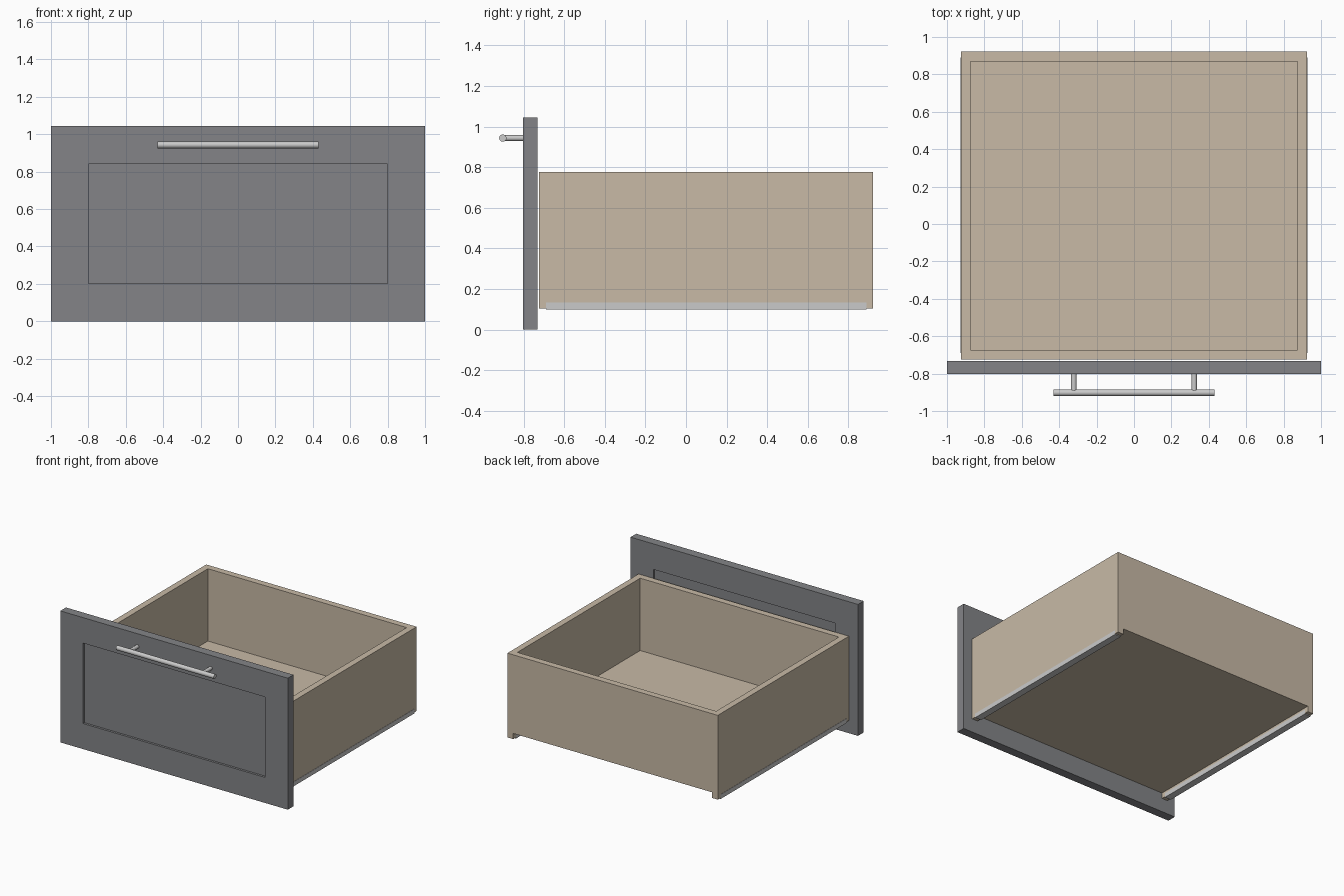
import bpy
import bmesh
import math

if "Cube" in bpy.data.objects:
    bpy.data.objects.remove(bpy.data.objects["Cube"])


def material(name, rgb):
    m = bpy.data.materials.new(name)
    m.diffuse_color = (*rgb, 1.0)
    m.use_nodes = True
    m.node_tree.nodes["Principled BSDF"].inputs["Base Color"].default_value = m.diffuse_color
    return m


GREY = material("slate_grey", (0.227, 0.231, 0.242))
WOOD = material("pale_wood", (0.578, 0.491, 0.381))
METAL = material("brushed_metal", (0.59, 0.59, 0.59))


def finish(name, bm, mat):
    bmesh.ops.recalc_face_normals(bm, faces=bm.faces)
    mesh = bpy.data.meshes.new(name)
    bm.to_mesh(mesh)
    bm.free()
    mesh.materials.append(mat)
    obj = bpy.data.objects.new(name, mesh)
    bpy.context.collection.objects.link(obj)
    return obj


def add_box(bm, x, y, z):
    """Box spanning the given (min, max) ranges."""
    verts = bmesh.ops.create_cube(bm, size=1)["verts"]
    for v in verts:
        v.co = [r[0] if c < 0 else r[1] for c, r in zip(v.co, (x, y, z))]


def box(name, x, y, z, mat):
    bm = bmesh.new()
    add_box(bm, x, y, z)
    return finish(name, bm, mat)


def rod(name, start, axis, length, radius, mat):
    rot = (0, math.pi / 2, 0) if axis == "X" else (math.pi / 2, 0, 0)
    bpy.ops.mesh.primitive_cylinder_add(vertices=24, radius=radius, depth=length,
                                        location=start, rotation=rot)
    obj = bpy.context.object
    obj.name = name
    obj.data.materials.append(mat)
    bpy.ops.object.shade_smooth_by_angle(angle=math.radians(40))


# Front panel: a frame recessed on both faces
FRONT, BACK, TOP, RECESS = -0.803, -0.732, 1.045, 0.018
bm = bmesh.new()


def ring(hx, z0, z1, y):
    return [bm.verts.new(p) for p in
            ((-hx, y, z0), (hx, y, z0), (hx, y, z1), (-hx, y, z1))]


# Rings run from the sunk front centre, around the outside, to the sunk back centre
rings = [ring(0.8, 0.203, 0.842, FRONT + RECESS),
         ring(0.8, 0.203, 0.842, FRONT),
         ring(1.0, 0.0, TOP, FRONT),
         ring(1.0, 0.0, TOP, BACK),
         ring(0.8, 0.203, 0.842, BACK),
         ring(0.8, 0.203, 0.842, BACK - RECESS)]
for a, b in zip(rings, rings[1:]):
    for i in range(4):
        j = (i + 1) % 4
        bm.faces.new((a[i], a[j], b[j], b[i]))
bm.faces.new(rings[0])
bm.faces.new(rings[-1])
finish("front_panel", bm, GREY)

# Drawer box: the sides reach lower than the ends and the floor
OX, IX = 0.925, 0.874
Y0, Y1, WALL = -0.725, 0.922, 0.052
RIM, SIDE_LOW, FLOOR_LOW = 0.775, 0.105, 0.15
for s, label in ((-1, "left"), (1, "right")):
    box(label + "_side", sorted((s * IX, s * OX)), (Y0, Y1), (SIDE_LOW, RIM), WOOD)
    # Metal runner wrapping the lower edge of the side
    box(label + "_runner", sorted((s * (IX - 0.002), s * (OX + 0.002))),
        (-0.69, 0.89), (0.098, 0.133), METAL)
box("box_front", (-IX, IX), (Y0, Y0 + WALL), (FLOOR_LOW, RIM), WOOD)
box("box_back", (-IX, IX), (Y1 - WALL, Y1), (FLOOR_LOW, RIM), WOOD)
box("floor", (-IX, IX), (Y0 + WALL, Y1 - WALL), (FLOOR_LOW, 0.2), WOOD)

# Bar handle on two posts
HANDLE_Z, HANDLE_Y = 0.943, -0.902
rod("handle_bar", (0, HANDLE_Y, HANDLE_Z), "X", 0.86, 0.018, METAL)
for s, label in ((-1, "left"), (1, "right")):
    rod(label + "_handle_post", (s * 0.322, (HANDLE_Y + FRONT) / 2, HANDLE_Z),
        "Y", FRONT - HANDLE_Y, 0.0145, METAL)
